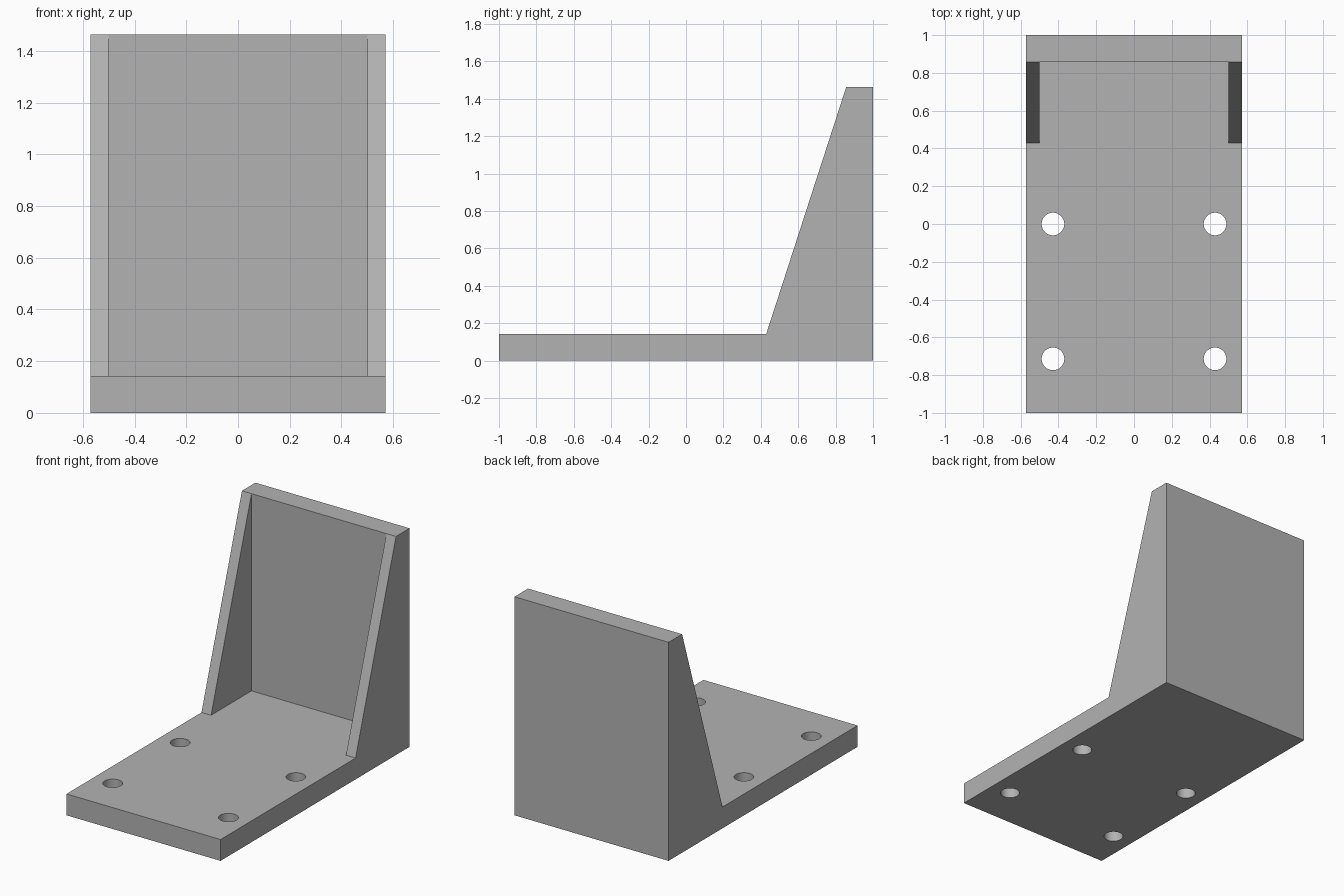
import bpy
import bmesh
from mathutils import Vector

cube = bpy.data.objects.get("Cube")
if cube:
    bpy.data.objects.remove(cube, do_unlink=True)

# Main dimensions
HALF_W, RIB_IN = 0.571, 0.5
BASE_TOP, HEIGHT = 0.143, 1.464
RIB_FRONT, WALL_FRONT = 0.429, 0.857

grey = bpy.data.materials.new("plain grey")
grey.use_nodes = True
colour = (0.45, 0.45, 0.45, 1)
grey.diffuse_color = colour
grey.node_tree.nodes["Principled BSDF"].inputs["Base Color"].default_value = colour


def side_prism(name, profile, half_width):
    """Extrude a (y, z) profile across the width."""
    bm = bmesh.new()
    face = bm.faces.new([bm.verts.new((-half_width, y, z)) for y, z in profile])
    geom = bmesh.ops.extrude_face_region(bm, geom=[face])["geom"]
    verts = [g for g in geom if isinstance(g, bmesh.types.BMVert)]
    bmesh.ops.translate(bm, vec=Vector((2 * half_width, 0, 0)), verts=verts)
    bmesh.ops.recalc_face_normals(bm, faces=bm.faces)
    mesh = bpy.data.meshes.new(name)
    bm.to_mesh(mesh)
    bm.free()
    obj = bpy.data.objects.new(name, mesh)
    bpy.context.collection.objects.link(obj)
    mesh.materials.append(grey)
    return obj


def cut(target, cutter):
    """Subtract a cutter, then remove it."""
    mod = target.modifiers.new("cut", "BOOLEAN")
    mod.operation = "DIFFERENCE"
    mod.solver = "EXACT"
    mod.object = cutter
    cutter.hide_render = True
    bpy.context.view_layer.objects.active = target
    bpy.ops.object.modifier_apply(modifier=mod.name)
    bpy.data.objects.remove(cutter, do_unlink=True)


# Bracket body: base plate, back wall and sloping side ribs in one profile
bracket = side_prism("angle_bracket", [
    (-1, 0), (1, 0), (1, HEIGHT), (WALL_FRONT, HEIGHT),
    (RIB_FRONT, BASE_TOP), (-1, BASE_TOP)], HALF_W)

# Hollow between the two ribs
cut(bracket, side_prism("rib_gap_cutter", [
    (RIB_FRONT, BASE_TOP), (WALL_FRONT, BASE_TOP),
    (WALL_FRONT, HEIGHT + 0.1), (RIB_FRONT, HEIGHT + 0.1)], RIB_IN))

# Four bolt holes through the base plate
for x in (-0.429, 0.429):
    for y in (-0.714, 0):
        bpy.ops.mesh.primitive_cylinder_add(
            vertices=48, radius=0.06, depth=0.5, location=(x, y, BASE_TOP / 2))
        cutter = bpy.context.object
        cutter.name = "bolt_hole_cutter"
        cutter.data.materials.append(grey)
        cut(bracket, cutter)

# Smooth hole walls, sharp edges elsewhere
bpy.ops.object.select_all(action="DESELECT")
bracket.select_set(True)
bpy.context.view_layer.objects.active = bracket
bpy.ops.object.shade_smooth_by_angle(angle=0.5)
